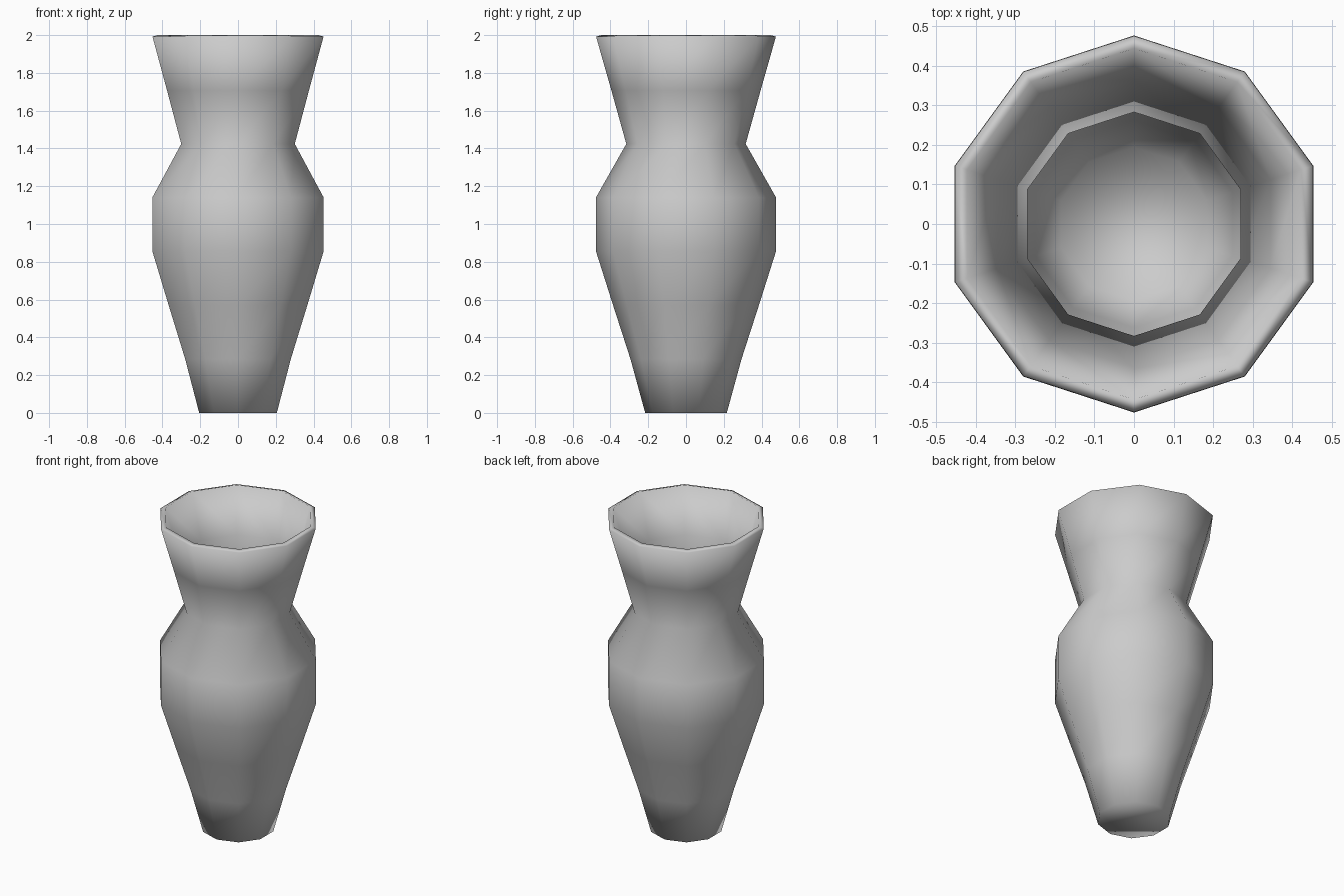
import bpy, bmesh
from math import sin, cos, pi

if "Cube" in bpy.data.objects:
    bpy.data.objects.remove(bpy.data.objects["Cube"])

SIDES = 10
# outer profile of the vase: (radius, height)
PROFILE = [(0.216, 0), (0.294, 0.285), (0.386, 0.57), (0.477, 0.857),
           (0.477, 1.14), (0.316, 1.424), (0.395, 1.707), (0.476, 1.992)]

# ten-sided rings joined into a wall, closed at the bottom
bm = bmesh.new()
rings = []
for r, z in PROFILE:
    rings.append([bm.verts.new((r * cos(pi / 2 + 2 * pi * i / SIDES),
                                r * sin(pi / 2 + 2 * pi * i / SIDES), z))
                  for i in range(SIDES)])
for low, high in zip(rings, rings[1:]):
    for i in range(SIDES):
        j = (i + 1) % SIDES
        bm.faces.new((low[i], low[j], high[j], high[i]))
bm.faces.new(rings[0][::-1])
for f in bm.faces:
    f.smooth = True

mesh = bpy.data.meshes.new("vase")
bm.to_mesh(mesh)
bm.free()
vase = bpy.data.objects.new("vase", mesh)
bpy.context.collection.objects.link(vase)

# wall thickness, growing inwards
solid = vase.modifiers.new("wall", 'SOLIDIFY')
solid.thickness = 0.033
solid.offset = -1
